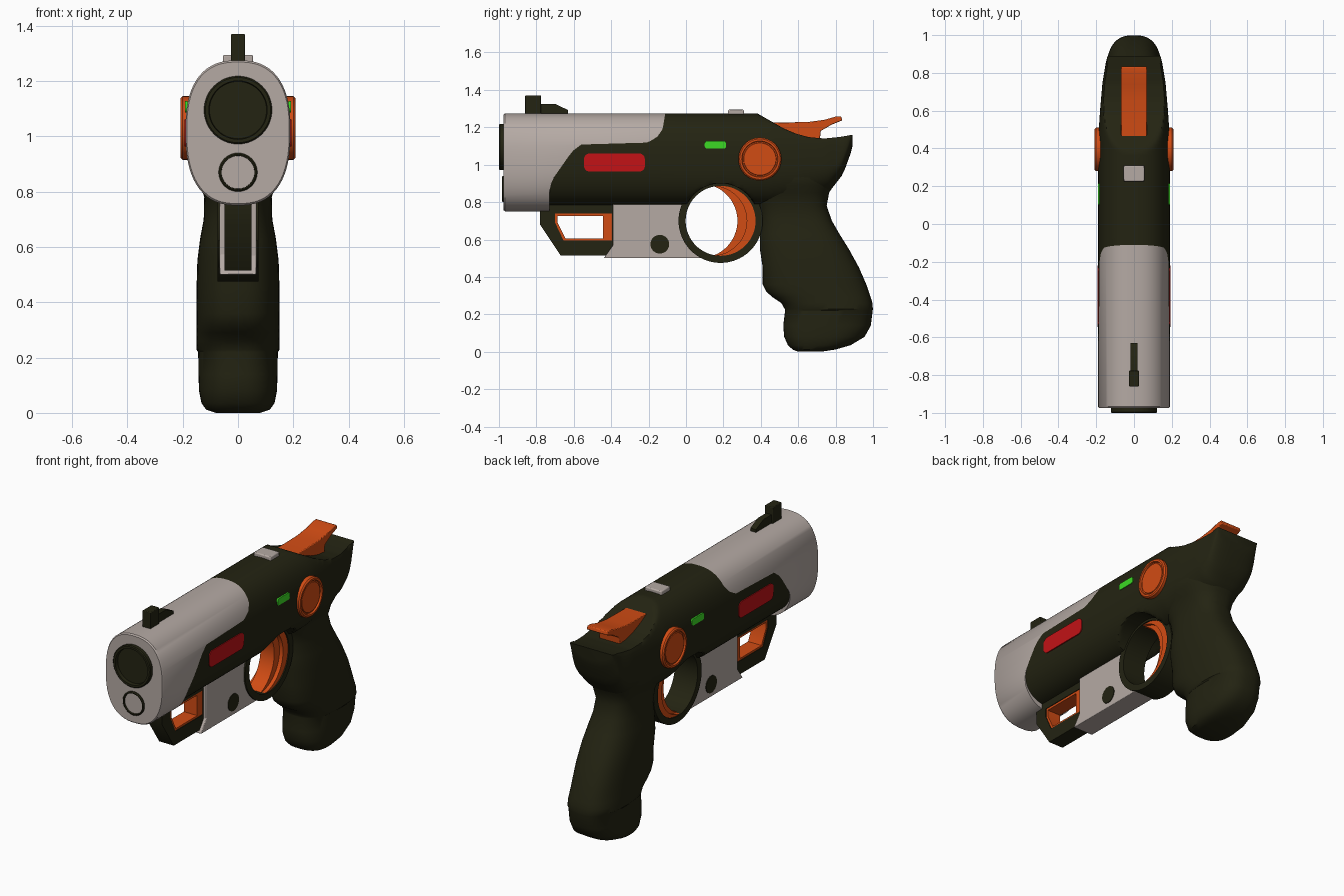
import bpy, bmesh, math
from math import sin, cos, pi, radians

if "Cube" in bpy.data.objects:
    bpy.data.objects.remove(bpy.data.objects["Cube"])


def mat(name, rgb):
    m = bpy.data.materials.new(name)
    m.diffuse_color = (*rgb, 1)
    m.use_nodes = True
    m.node_tree.nodes["Principled BSDF"].inputs["Base Color"].default_value = m.diffuse_color
    return m


DARK = mat("dark olive", (0.017, 0.017, 0.006))
GREY = mat("warm grey", (0.46, 0.40, 0.37))
ORANGE = mat("orange", (0.64, 0.072, 0.007))
RED = mat("red", (0.54, 0.006, 0.008))
GREEN = mat("green", (0.045, 0.70, 0.018))


def finish(name, bm, material, angle=35, bevel=0):
    bmesh.ops.recalc_face_normals(bm, faces=bm.faces[:])
    me = bpy.data.meshes.new(name)
    bm.to_mesh(me)
    bm.free()
    me.materials.append(material)
    ob = bpy.data.objects.new(name, me)
    bpy.context.collection.objects.link(ob)
    if bevel:
        b = ob.modifiers.new("bevel", 'BEVEL')
        b.width, b.segments = bevel, 2
    bpy.ops.object.select_all(action='DESELECT')
    ob.select_set(True)
    bpy.context.view_layer.objects.active = ob
    bpy.ops.object.shade_smooth_by_angle(angle=radians(angle))
    return ob


def loft(name, rings, material, caps=(True, True), closed=False, angle=35):
    """Skin a list of equal-length closed rings of points."""
    bm = bmesh.new()
    vs = [[bm.verts.new(p) for p in r] for r in rings]
    n = len(vs[0])
    pairs = list(zip(vs, vs[1:])) + ([(vs[-1], vs[0])] if closed else [])
    for a, b in pairs:
        for i in range(n):
            j = (i + 1) % n
            bm.faces.new((a[i], a[j], b[j], b[i]))
    if caps[0]:
        bm.faces.new(vs[0])
    if caps[1]:
        bm.faces.new(vs[-1])
    bmesh.ops.remove_doubles(bm, verts=bm.verts[:], dist=1e-5)
    return finish(name, bm, material, angle)


def prism(name, pts, x0, x1, material, bevel=0):
    """Extrude a (y, z) outline from x0 to x1."""
    bm = bmesh.new()
    a = [bm.verts.new((x0, y, z)) for y, z in pts]
    b = [bm.verts.new((x1, y, z)) for y, z in pts]
    bm.faces.new(a)
    bm.faces.new(b)
    for i in range(len(pts)):
        j = (i + 1) % len(pts)
        bm.faces.new((a[i], a[j], b[j], b[i]))
    return finish(name, bm, material, 35, bevel)


def frame(name, outer, inner, hw, material):
    """Flat frame between two matching (y, z) outlines."""
    loops = [(outer, -hw), (outer, hw), (inner, hw), (inner, -hw)]
    return loft(name, [[(x, y, z) for y, z in o] for o, x in loops], material,
                (False, False), closed=True)


def turned(name, profile, place, material, caps=(True, True), closed=False, n=48):
    """Circles of (radius, depth); place maps (u, v, depth) to a point."""
    rings = [[place(r * cos(2 * pi * i / n), r * sin(2 * pi * i / n), d)
              for i in range(n)] for r, d in profile]
    return loft(name, rings, material, caps, closed)


def lerp(table, v):
    if v <= table[0][0]:
        return table[0][1]
    for (a, p), (b, q) in zip(table, table[1:]):
        if v <= b:
            return p + (q - p) * (v - a) / (b - a)
    return table[-1][1]


def arc(cy, cz, r, a0, a1, n):
    return [(cy + r * cos(radians(a0 + (a1 - a0) * i / n)),
             cz + r * sin(radians(a0 + (a1 - a0) * i / n))) for i in range(n + 1)]


def power(v, e):
    return math.copysign(abs(v) ** e, v)


# Body cross-section angles, with extra points along the colour border
ANGLES = [2 * pi * (i + 0.5) / 64 for i in range(64)]
for s in (0.264, 0.3025):
    ANGLES += [math.asin(s), pi - math.asin(s)]
ANGLES.sort()


def section(zb, hw, scale=1.0):
    zc = max(1.02, zb + 0.1)
    out = []
    for t in ANGLES:
        h = 1.275 - zc if sin(t) > 0 else zc - zb
        out.append((hw * scale * power(cos(t), 0.8), zc + h * scale * power(sin(t), 0.8)))
    return out


BORDER = [(0.70, -0.73), (0.86, -0.73), (0.92, -0.715), (1.07, -0.61), (1.108, -0.56),
          (1.118, -0.21), (1.14, -0.16), (1.19, -0.125), (1.28, -0.11)]
BOTTOM = [(0.45, 0.78), (0.6, 0.80), (0.77, 0.86), (0.84, 0.95), (0.88, 1.06), (0.89, 1.10)]
WIDTH = [(0.45, 0.19), (0.6, 0.18), (0.75, 0.167), (0.85, 0.15), (0.89, 0.14)]
DISH = [(0.38, 1.275), (0.45, 1.235), (0.52, 1.195), (0.59, 1.165), (0.66, 1.147),
        (0.74, 1.14), (0.82, 1.148), (0.89, 1.16)]

# Grey barrel sleeve, ending on the curved border
front = section(0.75, 0.19)
loft("barrel_sleeve",
     [[(x, -0.975, z) for x, z in section(0.75, 0.19, 0.975)],
      [(x, -0.967, z) for x, z in front],
      [(x, lerp(BORDER, z), z) for x, z in front],
      [(x, lerp(BORDER, z), z) for x, z in section(0.75, 0.19, 0.85)]],
     GREY, (True, False))

# Dark body with the trigger notch below and the thumb dish above
rings = [[(x, lerp(BORDER, z), z) for x, z in section(0.78, 0.19)]]
ys = [-0.06, -0.02, -0.014] + [0.005 + 0.018 * i for i in range(49)] + [0.88, 0.89]
for y in ys:
    d = 0.2 ** 2 - (y - 0.185) ** 2
    notch = 0.70 + math.sqrt(d) if d > 0 else 0
    rings.append([(x, y, max(min(z, lerp(DISH, y)), notch))
                  for x, z in section(lerp(BOTTOM, y), lerp(WIDTH, y))])
loft("body", rings, DARK, (False, True))

# Grip: (z, front y, back y, half width)
GRIP = [(0.0, 0.60, 0.72, 0.08), (0.012, 0.57, 0.80, 0.115), (0.035, 0.545, 0.88, 0.132),
        (0.08, 0.525, 0.955, 0.141), (0.14, 0.52, 0.988, 0.143), (0.22, 0.53, 0.998, 0.144),
        (0.228, 0.528, 0.999, 0.15), (0.26, 0.51, 0.997, 0.15), (0.29, 0.465, 0.988, 0.15),
        (0.32, 0.43, 0.978, 0.15), (0.36, 0.41, 0.964, 0.15), (0.45, 0.41, 0.925, 0.15),
        (0.55, 0.395, 0.87, 0.147), (0.63, 0.395, 0.82, 0.137), (0.70, 0.40, 0.78, 0.124),
        (0.78, 0.382, 0.752, 0.122), (0.85, 0.338, 0.765, 0.145), (0.89, 0.285, 0.79, 0.165),
        (0.93, 0.22, 0.81, 0.175), (0.99, 0.25, 0.82, 0.17)]
loft("grip", [[(hw * power(cos(t), 0.75), (a + b) / 2 + (b - a) / 2 * power(sin(t), 0.75), z)
               for t in [2 * pi * i / 48 for i in range(48)]] for z, a, b, hw in GRIP], DARK)

# Muzzle and lower lens
for name, z, r, y in (("muzzle", 1.095, 0.123, -1.0), ("lower_lens", 0.87, 0.07, -0.985)):
    turned(name, [(r, -0.94), (r, y + 0.005), (r - 0.005, y), (r * 0.86, y), (r * 0.84, y + 0.02)],
           lambda u, v, d, z=z: (u, d, z + v), DARK)

# Trigger guard ring and two-stage trigger
turned("trigger_guard", [(0.225, -0.075), (0.225, 0.075), (0.187, 0.075), (0.187, -0.075)],
       lambda u, v, d: (d, 0.185 + u, 0.70 + v), DARK, (False, False), True, 64)
for name, mid, hw in (("trigger_back", 0.325, 0.068), ("trigger_blade", 0.275, 0.045)):
    outer = arc(0.185, 0.70, 0.19, -102, 102, 28)
    k, h = outer[0][0], 0.186          # circle through both tips and the middle
    sag = mid - k
    r = (h * h + sag * sag) / (2 * sag)
    a = math.degrees(math.atan2(h, r - sag))
    prism(name, outer + arc(mid - r, 0.70, r, a, -a, 24)[1:-1], -hw, hw, ORANGE)

# Grey under block with a round plug on each side
prism("under_block", [(-0.39, 0.80), (-0.39, 0.57), (-0.44, 0.50), (0.09, 0.50), (0.02, 0.60),
                      (-0.012, 0.70), (-0.005, 0.80)], -0.066, 0.066, GREY, 0.004)
for s in (-1, 1):
    turned("block_plug", [(0.05, 0.05), (0.05, 0.07)],
           lambda u, v, d: (s * d, -0.14 + u, 0.575 + v), DARK, n=32)

# Front loop: dark frame lined in orange
mid = [(-0.70, 0.74), (-0.70, 0.69), (-0.655, 0.595), (-0.395, 0.595), (-0.395, 0.74)]
frame("front_loop", [(-0.78, 0.79), (-0.78, 0.68), (-0.67, 0.515), (-0.38, 0.515), (-0.38, 0.79)],
      mid, 0.048, DARK)
frame("loop_lining", mid, [(-0.687, 0.727), (-0.687, 0.69), (-0.645, 0.606),
                           (-0.445, 0.606), (-0.445, 0.727)], 0.044, ORANGE)


# Side lights and dials, mirrored
def rounded(y0, y1, z0, z1, r):
    corners = [(y1 - r, z1 - r, 0), (y0 + r, z1 - r, 90), (y0 + r, z0 + r, 180), (y1 - r, z0 + r, 270)]
    return [p for y, z, a in corners for p in arc(y, z, r, a, a + 90, 6)]


for s in (-1, 1):
    prism("red_light", rounded(-0.545, -0.22, 0.963, 1.06, 0.03), s * 0.185, s * 0.194, RED)
    prism("green_light", rounded(0.10, 0.215, 1.087, 1.127, 0.012), s * 0.182, s * 0.191, GREEN)
    turned("side_dial", [(0.115, 0.15), (0.115, 0.201), (0.108, 0.208), (0.097, 0.208),
                         (0.094, 0.198), (0.088, 0.198), (0.086, 0.203)],
           lambda u, v, d: (s * d, 0.395 + u, 1.03 + v), ORANGE)

# Sights
prism("front_sight", [(-0.86, 1.26), (-0.86, 1.37), (-0.775, 1.37), (-0.775, 1.26)],
      -0.026, 0.026, DARK, 0.004)
prism("front_sight_ramp", [(-0.80, 1.26), (-0.80, 1.325), (-0.70, 1.325), (-0.63, 1.292), (-0.63, 1.26)],
      -0.018, 0.018, DARK)
prism("rear_sight", [(0.225, 1.25), (0.225, 1.294), (0.31, 1.294), (0.31, 1.25)],
      -0.055, 0.055, GREY, 0.006)

# Hammer
prism("hammer", [(0.45, 1.12), (0.45, 1.225), (0.65, 1.228), (0.74, 1.24), (0.80, 1.257), (0.83, 1.257),
                 (0.835, 1.237), (0.78, 1.215), (0.72, 1.18), (0.715, 1.12)],
      -0.068, 0.068, ORANGE, 0.004)
